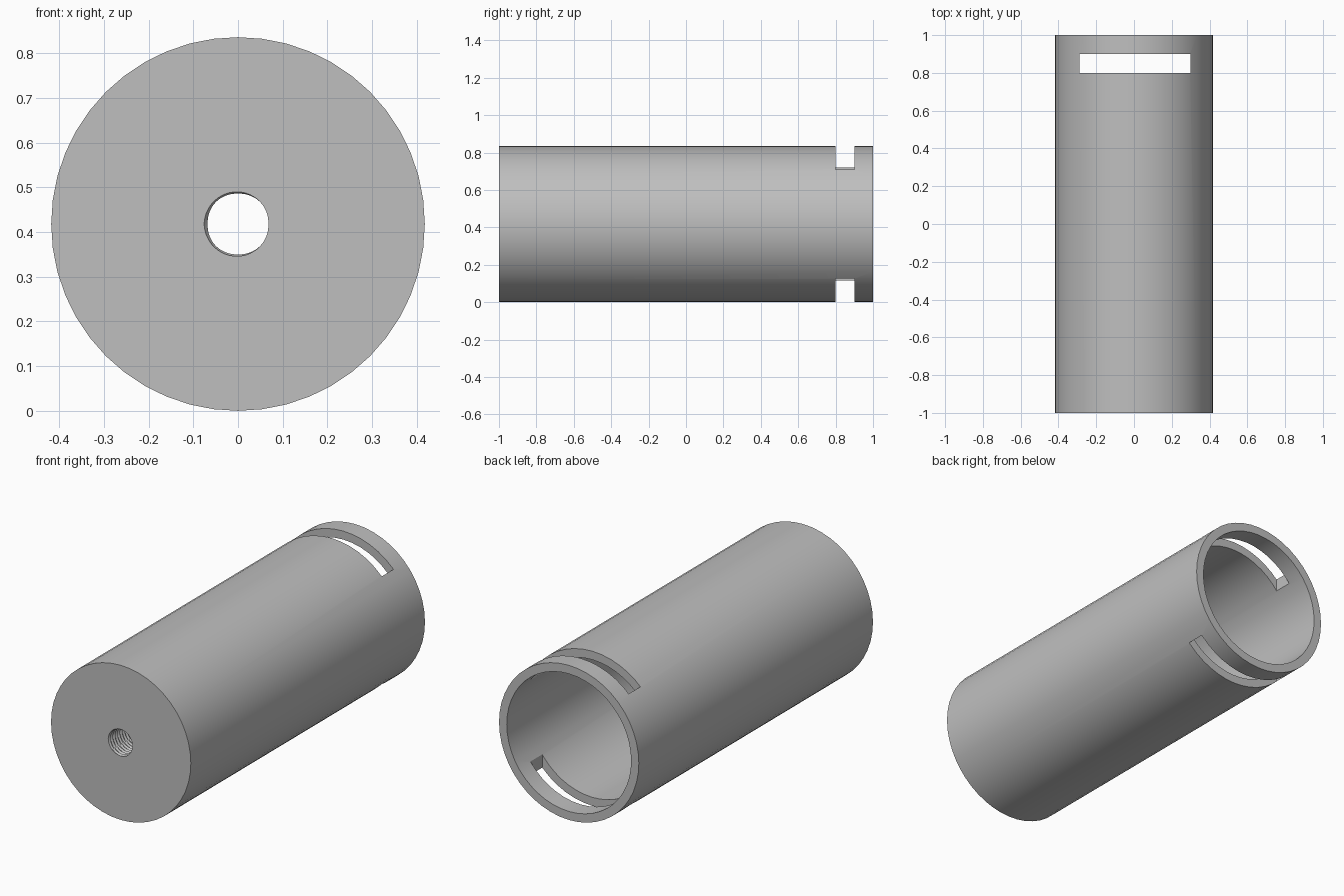
import bpy
import bmesh
from math import sin, cos, pi, radians

cube = bpy.data.objects.get("Cube")
if cube:
    bpy.data.objects.remove(cube)

R_OUT, R_IN = 0.418, 0.372
FLOOR = 0.2            # thickness of the closed front end
SEG = 48
PITCH, STEPS = 0.02, 4  # thread pitch and rings per turn
BORE, DEPTH = 0.068, 0.008

grey = bpy.data.materials.new("plain grey")
grey.use_nodes = True
colour = (0.52, 0.52, 0.52, 1)
grey.diffuse_color = colour
grey.node_tree.nodes["Principled BSDF"].inputs["Base Color"].default_value = colour


def thread_radius(y, angle):
    """Triangular helical groove."""
    phase = (y / PITCH - angle / (2 * pi)) % 1
    return BORE + DEPTH * (1 - abs(2 * phase - 1))


# Tube: one closed lathe of threaded bore, cavity, rim and outer wall
bm = bmesh.new()
rings = []


def add_ring(y, radius):
    ring = []
    for i in range(SEG):
        a = 2 * pi * i / SEG
        r = radius(y, a) if callable(radius) else radius
        ring.append(bm.verts.new((r * cos(a), y, R_OUT + r * sin(a))))
    rings.append(ring)


turns = round(FLOOR / PITCH)
for j in range(turns * STEPS + 1):
    add_ring(-1 + j * PITCH / STEPS, thread_radius)
for y, r in ((-1 + FLOOR, R_IN), (1, R_IN), (1, R_OUT), (-1, R_OUT)):
    add_ring(y, r)

for a, b in zip(rings, rings[1:] + rings[:1]):
    for i in range(SEG):
        k = (i + 1) % SEG
        bm.faces.new((a[i], a[k], b[k], b[i]))
bmesh.ops.recalc_face_normals(bm, faces=bm.faces)

mesh = bpy.data.meshes.new("tube")
bm.to_mesh(mesh)
bm.free()
tube = bpy.data.objects.new("tube", mesh)
bpy.context.collection.objects.link(tube)
mesh.materials.append(grey)

# Slots through the top and bottom near the open end
bpy.ops.mesh.primitive_cube_add(size=1, location=(0.006, 0.85, R_OUT))
cutter = bpy.context.object
cutter.name = "slot_cutter"
cutter.scale = (0.587, 0.1, 1.2)
cutter.data.materials.append(grey)
cutter.hide_render = True
cutter.display_type = 'WIRE'

slots = tube.modifiers.new("slots", 'BOOLEAN')
slots.operation = 'DIFFERENCE'
slots.solver = 'EXACT'
slots.object = cutter

bpy.ops.object.select_all(action='DESELECT')
tube.select_set(True)
bpy.context.view_layer.objects.active = tube
bpy.ops.object.modifier_apply(modifier=slots.name)
bpy.data.objects.remove(cutter)
bpy.ops.object.shade_smooth_by_angle(angle=radians(30))
